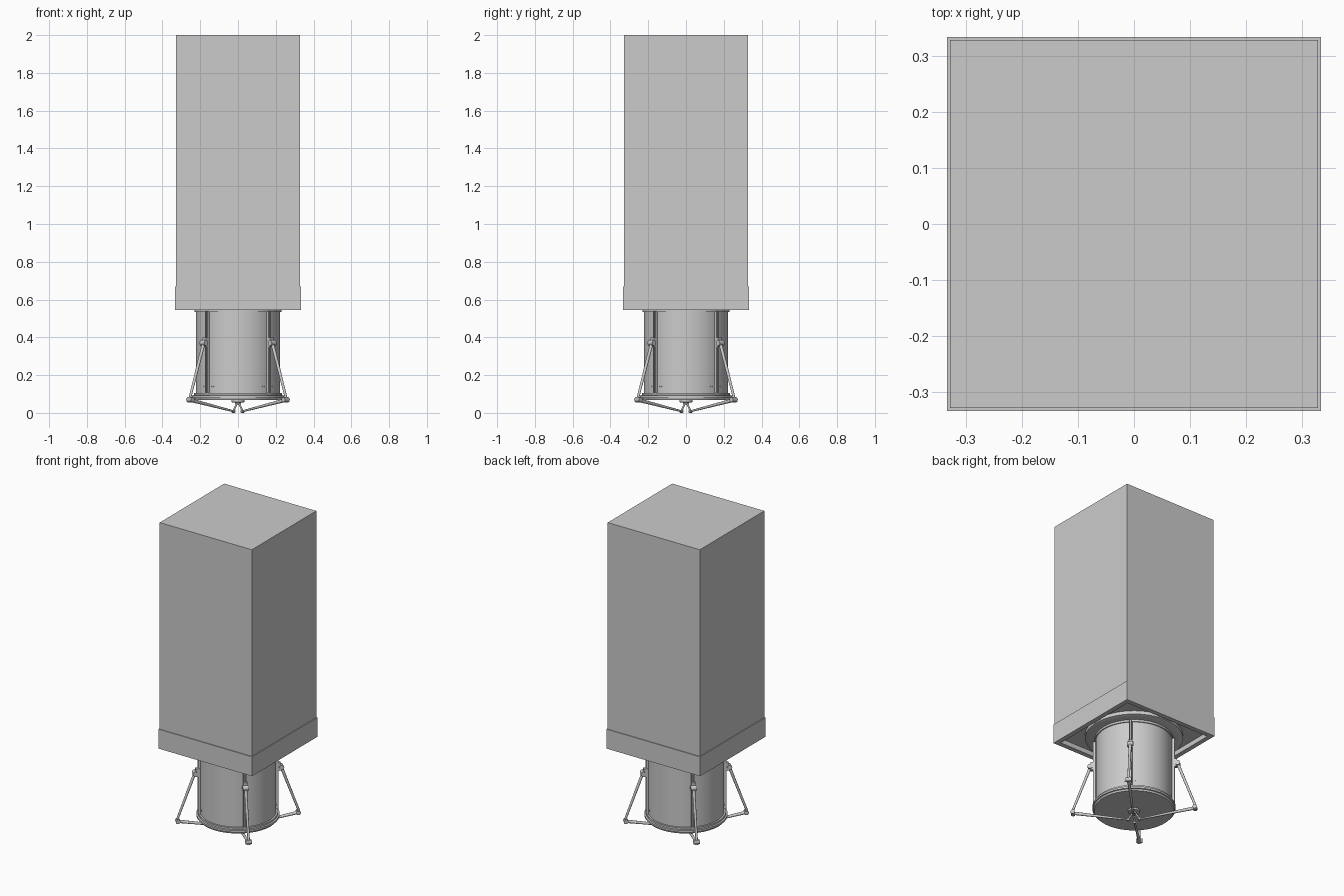
import bpy, bmesh, math
from mathutils import Vector, Matrix

if "Cube" in bpy.data.objects:
    bpy.data.objects.remove(bpy.data.objects["Cube"])


def finish(name, bm, smooth=False):
    bmesh.ops.recalc_face_normals(bm, faces=bm.faces)
    me = bpy.data.meshes.new(name)
    bm.to_mesh(me)
    bm.free()
    ob = bpy.data.objects.new(name, me)
    bpy.context.collection.objects.link(ob)
    if smooth:
        bpy.ops.object.select_all(action='DESELECT')
        ob.select_set(True)
        bpy.context.view_layer.objects.active = ob
        bpy.ops.object.shade_smooth_by_angle(angle=math.radians(35))
    return ob


def add_box(bm, size, center, angle=0):
    m = (Matrix.Rotation(angle, 4, 'Z') @ Matrix.Translation(center)
         @ Matrix.Diagonal((*size, 1)))
    bmesh.ops.create_cube(bm, size=1, matrix=m)


def add_rod(bm, a, b, r1, r2=None, sides=12):
    a, b = Vector(a), Vector(b)
    d = b - a
    m = Matrix.Translation((a + b) / 2) @ d.to_track_quat('Z', 'Y').to_matrix().to_4x4()
    bmesh.ops.create_cone(bm, cap_ends=True, segments=sides, radius1=r1,
                          radius2=r1 if r2 is None else r2, depth=d.length, matrix=m)


def lathe(name, profile, steps=64):
    bm = bmesh.new()
    vs = [bm.verts.new((r, 0, z)) for r, z in profile]
    es = [bm.edges.new(p) for p in zip(vs, vs[1:])]
    bmesh.ops.spin(bm, geom=vs + es, cent=(0, 0, 0), axis=(0, 0, 1),
                   angle=math.tau, steps=steps)
    bmesh.ops.remove_doubles(bm, verts=bm.verts, dist=1e-5)
    return finish(name, bm, True)


# Tall housing
bm = bmesh.new()
add_box(bm, (0.656, 0.656, 1.425), (0, 0, 1.2875))
finish("housing", bm)

# Hollow skirt: square frame extruded from nested outlines
bm = bmesh.new()
profile = [(0.333, 0.545), (0.333, 0.67), (0.303, 0.67), (0.303, 0.545)]
corners = [(1, 1), (-1, 1), (-1, -1), (1, -1)]
rings = [[bm.verts.new((x * h, y * h, z)) for x, y in corners] for h, z in profile]
for i in range(4):
    a, b = rings[i], rings[(i + 1) % 4]
    for j in range(4):
        k = (j + 1) % 4
        bm.faces.new((a[j], a[k], b[k], b[j]))
finish("skirt", bm)

# Drum with top collar and stepped bottom rim
lathe("drum", [(0, 0.58), (0.23, 0.58), (0.23, 0.534), (0.223, 0.534), (0.223, 0.105),
               (0.234, 0.105), (0.234, 0.094), (0.243, 0.092), (0.243, 0.08),
               (0.236, 0.078), (0.232, 0.068), (0, 0.068)])

# Mounting flange under the housing
lathe("mounting_flange", [(0.22, 0.58), (0.285, 0.58), (0.285, 0.553), (0.265, 0.547),
                          (0.22, 0.547)])

# Central hub plate and pin
lathe("hub", [(0, 0.07), (0.035, 0.07), (0.035, 0.057), (0.016, 0.054), (0.012, 0.045),
              (0, 0.045)], 24)

# Four leg assemblies, on the diagonals
for i in range(4):
    ang = math.radians(45 + 90 * i)
    rot = Matrix.Rotation(ang, 4, 'Z')
    tan = rot @ Vector((0, 1, 0))

    def P(r, z, t=0):
        return rot @ Vector((r, t, z))

    # Guide rail
    bm = bmesh.new()
    for t in (-0.007, 0.007):
        add_box(bm, (0.018, 0.005, 0.435), (0.23, t, 0.3225), ang)
    add_box(bm, (0.008, 0.019, 0.435), (0.225, 0, 0.3225), ang)
    finish(f"guide_rail_{i + 1}", bm)

    # Slider with pivot pin
    bm = bmesh.new()
    add_box(bm, (0.024, 0.024, 0.05), (0.24, 0, 0.375), ang)
    add_rod(bm, P(0.256, 0.37, -0.018), P(0.256, 0.37, 0.018), 0.015, sides=16)
    finish(f"slider_{i + 1}", bm, True)

    # Strut
    bm = bmesh.new()
    add_rod(bm, P(0.256, 0.37), P(0.362, 0.075), 0.009, 0.007)
    finish(f"strut_{i + 1}", bm, True)

    # Knee joint
    bm = bmesh.new()
    add_rod(bm, P(0.357, 0.07, -0.018), P(0.357, 0.07, 0.018), 0.013, sides=16)
    add_box(bm, (0.018, 0.022, 0.03), (0.357, 0, 0.07), ang)
    finish(f"knee_{i + 1}", bm, True)

    # Lower arm and short link to the hub
    bm = bmesh.new()
    add_rod(bm, P(0.357, 0.068), P(0.03, 0.008), 0.010, 0.005)
    add_rod(bm, P(0.036, 0.007), P(0.006, 0.054), 0.005)
    add_rod(bm, P(0.033, 0.007, -0.008), P(0.033, 0.007, 0.008), 0.007)
    finish(f"lower_arm_{i + 1}", bm, True)

    # Row of small bolts beside the rail
    bm = bmesh.new()
    for k in (-3, -2, 2, 3):
        d = Matrix.Rotation(ang + k * 0.055, 4, 'Z')
        add_rod(bm, d @ Vector((0.218, 0, 0.14)), d @ Vector((0.226, 0, 0.14)), 0.003, sides=8)
    finish(f"bolts_{i + 1}", bm)
